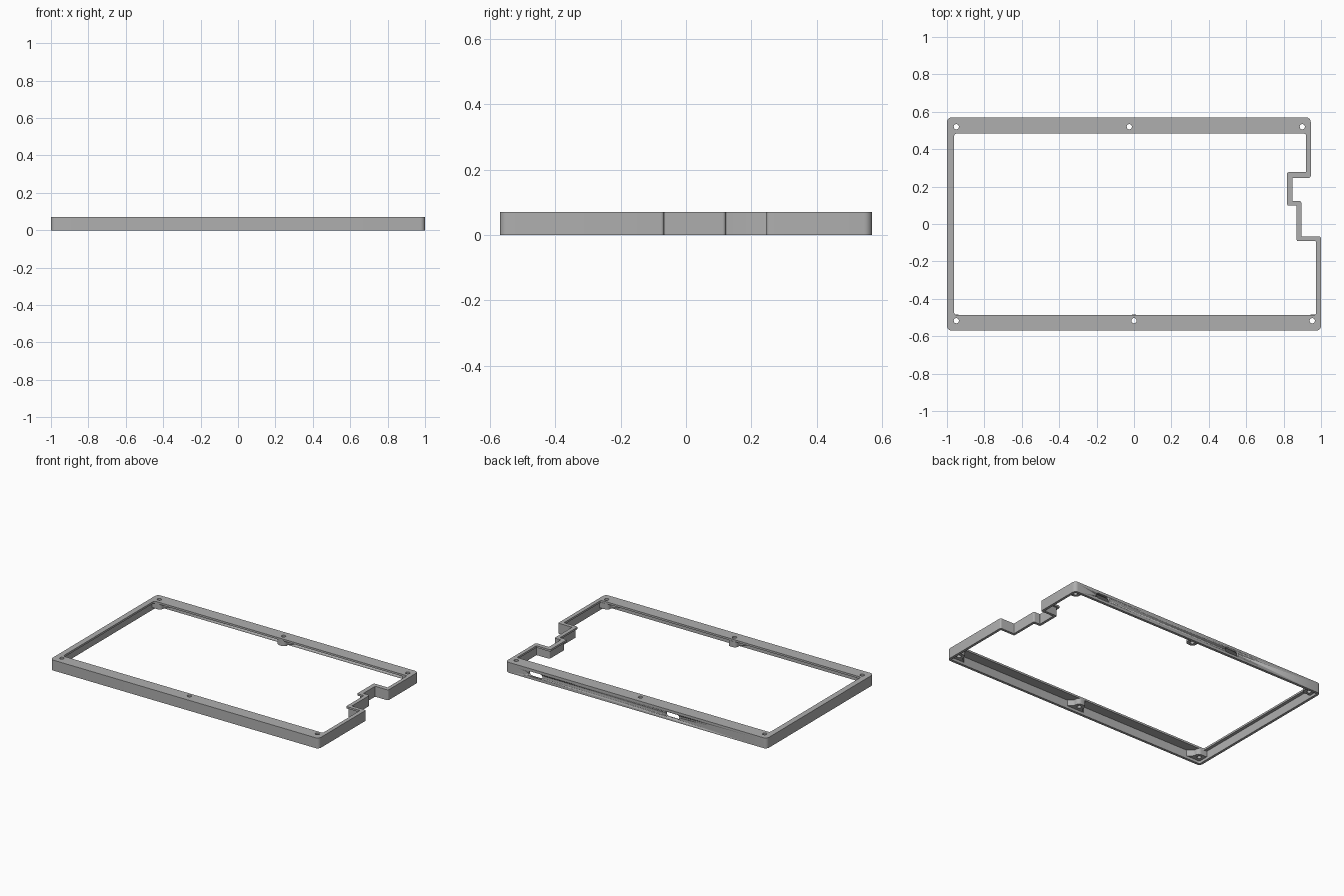
import bpy, bmesh, math
from mathutils import Vector

if "Cube" in bpy.data.objects:
    bpy.data.objects.remove(bpy.data.objects["Cube"])

grey = bpy.data.materials.new("mid grey")
grey.diffuse_color = (0.43, 0.43, 0.43, 1)
grey.use_nodes = True
grey.node_tree.nodes["Principled BSDF"].inputs["Base Color"].default_value = grey.diffuse_color

HEIGHT, PLATE, WALL = 0.07, 0.013, 0.017


def rounded(corners, steps=6):
    """Round every (x, y, radius) corner of a closed outline."""
    out, n = [], len(corners)
    for i, (x, y, r) in enumerate(corners):
        p = Vector((x, y))
        if r <= 0:
            out.append(p)
            continue
        u = (Vector(corners[i - 1][:2]) - p).normalized()
        v = (Vector(corners[(i + 1) % n][:2]) - p).normalized()
        c = p + r * (u + v)
        for k in range(steps + 1):
            t = math.pi / 2 * k / steps
            out.append(c - r * (v * math.cos(t) + u * math.sin(t)))
    return out


def circle(cx, cy, r, n=24):
    return [Vector((cx + r * math.cos(2 * math.pi * k / n),
                    cy + r * math.sin(2 * math.pi * k / n))) for k in range(n)]


def inset(corners, d):
    """Offset a counter-clockwise right-angled outline inward."""
    out, n = [], len(corners)
    for i, (x, y, r) in enumerate(corners):
        p = Vector((x, y))
        a = (p - Vector(corners[i - 1][:2])).normalized()
        b = (Vector(corners[(i + 1) % n][:2]) - p).normalized()
        q = p + d * (Vector((-a.y, a.x)) + Vector((-b.y, b.x)))
        convex = a.x * b.y - a.y * b.x > 0
        out.append((q.x, q.y, max(r - d, 0.004) if convex else r + 0.004))
    return out


def extrude(name, loops, z0, z1):
    """Solid from an outline (plus holes) between two heights."""
    cu = bpy.data.curves.new(name, 'CURVE')
    cu.dimensions, cu.fill_mode = '2D', 'BOTH'
    cu.extrude = (z1 - z0) / 2
    for pts in loops:
        s = cu.splines.new('POLY')
        s.points.add(len(pts) - 1)
        for sp, p in zip(s.points, pts):
            sp.co = (p.x, p.y, 0, 1)
        s.use_cyclic_u = True
    tmp = bpy.data.objects.new(name + "_outline", cu)
    bpy.context.collection.objects.link(tmp)
    dg = bpy.context.evaluated_depsgraph_get()
    me = bpy.data.meshes.new_from_object(tmp.evaluated_get(dg))
    bpy.data.objects.remove(tmp)
    bm = bmesh.new()
    bm.from_mesh(me)
    bmesh.ops.remove_doubles(bm, verts=bm.verts, dist=1e-5)
    bmesh.ops.translate(bm, verts=bm.verts, vec=(0, 0, (z0 + z1) / 2))
    bmesh.ops.recalc_face_normals(bm, faces=bm.faces)
    for f in bm.faces:
        f.smooth = True
    bm.to_mesh(me)
    bm.free()
    me.set_sharp_from_angle(angle=math.radians(30))
    me.materials.clear()
    me.materials.append(grey)
    ob = bpy.data.objects.new(name, me)
    bpy.context.collection.objects.link(ob)
    return ob


# Outer outline with the stepped right side, counter-clockwise
outer = [(-1, -0.57, 0.025), (1, -0.57, 0.025), (1, -0.067, 0.01),
         (0.895, -0.067, 0.004), (0.895, 0.122, 0.01), (0.848, 0.122, 0.004),
         (0.848, 0.247, 0.004), (0.945, 0.247, 0.01), (0.945, 0.57, 0.025),
         (-1, 0.57, 0.025)]
# Opening of the top plate
opening = [(-0.962, -0.487, 0.015), (0.973, -0.487, 0.01), (0.973, -0.092, 0.004),
           (0.869, -0.092, 0.01), (0.869, 0.098, 0.004), (0.818, 0.098, 0.01),
           (0.818, 0.277, 0.01), (0.92, 0.277, 0.004), (0.92, 0.483, 0.01),
           (-0.962, 0.483, 0.015)]
# Screw positions: x, y, side (-1 left, 0 middle, 1 right)
screws = [(-0.95, 0.52, -1), (-0.025, 0.52, 0), (0.90, 0.52, 1),
          (-0.95, -0.517, -1), (0, -0.517, 0), (0.953, -0.517, 1)]

# Top plate with screw holes
extrude("top_plate",
        [rounded(outer), rounded(opening)] + [circle(x, y, 0.014) for x, y, s in screws],
        HEIGHT - PLATE, HEIGHT)

# Thin outer wall
wall = extrude("outer_wall", [rounded(outer), rounded(inset(outer, WALL))],
               0, HEIGHT - PLATE)

# Screw bosses under the plate, flared into the wall
middle_boss = [(-0.065, -0.037, 0), (0.065, -0.037, 0), (0.033, -0.008, 0.01),
               (0.033, 0.032, 0.025), (-0.033, 0.032, 0.025), (-0.033, -0.008, 0.01)]
corner_boss = [(-0.036, -0.036, 0), (0.07, -0.036, 0), (0.034, -0.006, 0.01),
               (0.034, 0.032, 0.025), (-0.036, 0.032, 0)]
for x, y, side in screws:
    flip_y = -1 if y > 0 else 1
    flip_x = -1 if side > 0 else 1
    shape = corner_boss if side else middle_boss
    pts = [Vector((x + flip_x * p.x, y + flip_y * p.y)) for p in rounded(shape)]
    extrude("screw_boss", [pts, circle(x, y, 0.014)], 0.018, HEIGHT - PLATE)

# Two rounded port slots cut through the back wall
for x in (0.722, -0.297):
    w, h, r = 0.052, 0.017, 0.0165
    cutter = extrude("slot_cutter", [rounded(
        [(-w, -h, r), (w, -h, r), (w, h, r), (-w, h, r)])], -0.03, 0.03)
    cutter.rotation_euler.x = math.pi / 2
    cutter.location = (x, 0.565, 0.035)
    cutter.hide_render = True
    cutter.display_type = 'WIRE'
    mod = wall.modifiers.new("slot", 'BOOLEAN')
    mod.operation, mod.solver, mod.object = 'DIFFERENCE', 'EXACT', cutter
